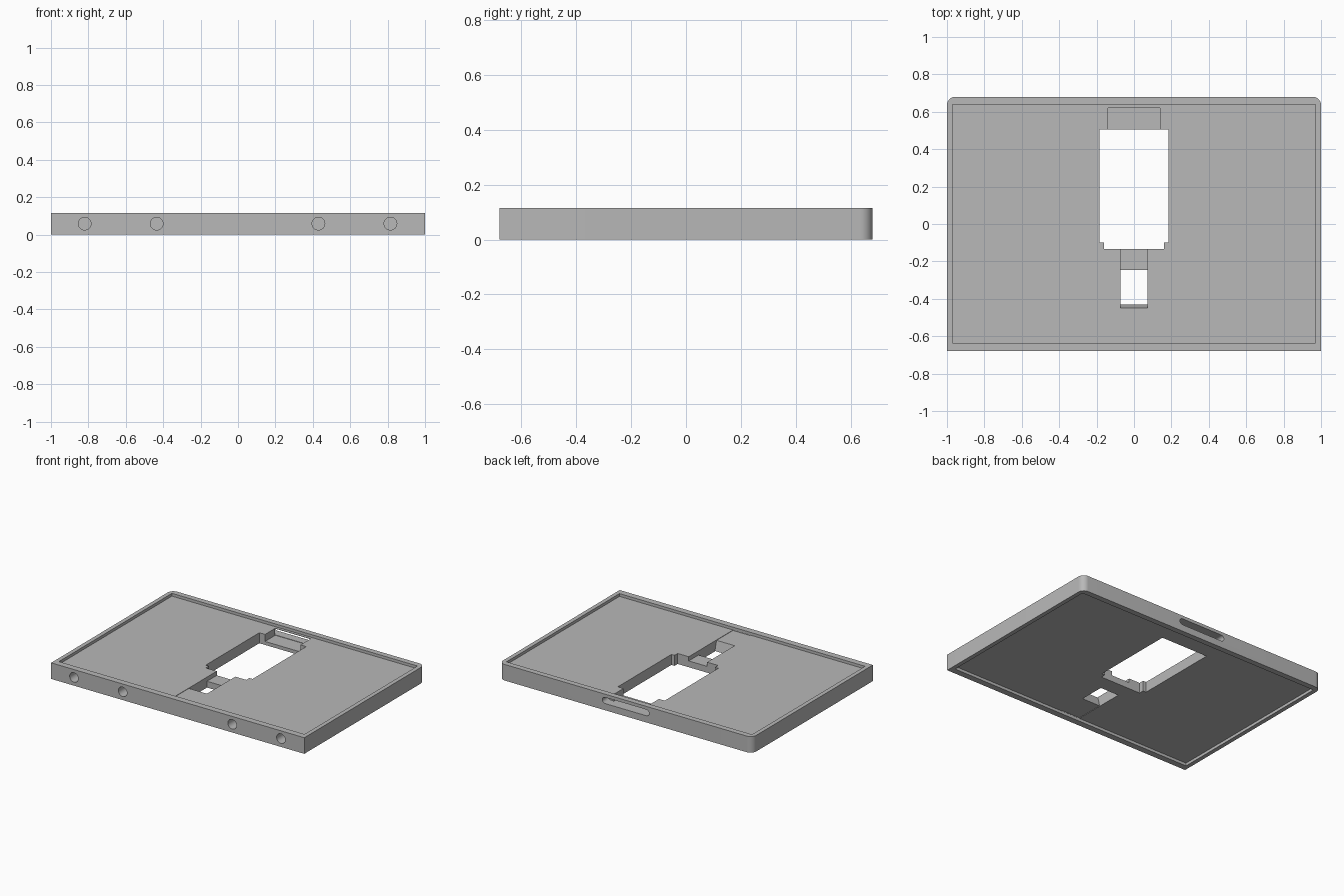
import bpy
import bmesh
from math import pi, cos, sin, radians
from mathutils import Matrix

cube = bpy.data.objects.get("Cube")
if cube:
    bpy.data.objects.remove(cube)

W, D, H = 1.0, 0.68, 0.115      # half width, half depth, height
LIP = 0.02                      # depth of the recess on both faces
R = 0.045                       # rear corner radius

grey = bpy.data.materials.new("satin grey")
grey.use_nodes = True
colour = (0.48, 0.48, 0.48, 1)
grey.diffuse_color = colour
grey.node_tree.nodes["Principled BSDF"].inputs["Base Color"].default_value = colour


def link(name, bm):
    bmesh.ops.recalc_face_normals(bm, faces=bm.faces)
    mesh = bpy.data.meshes.new(name)
    bm.to_mesh(mesh)
    bm.free()
    obj = bpy.data.objects.new(name, mesh)
    bpy.context.collection.objects.link(obj)
    mesh.materials.append(grey)
    return obj


def prism(name, points, direction):
    """Extrude a closed outline of 3D points along a direction."""
    bm = bmesh.new()
    face = bm.faces.new([bm.verts.new(p) for p in points])
    new = bmesh.ops.extrude_face_region(bm, geom=[face])["geom"]
    bmesh.ops.translate(bm, vec=direction,
                        verts=[v for v in new if isinstance(v, bmesh.types.BMVert)])
    return link(name, bm)


def box(name, x0, x1, y0, y1, z0, z1):
    return prism(name, [(x0, y0, z0), (x1, y0, z0), (x1, y1, z0), (x0, y1, z0)],
                 (0, 0, z1 - z0))


def arc(cx, cy, r, start, end, steps):
    angles = [radians(start + (end - start) * i / steps) for i in range(steps + 1)]
    return [(cx + r * cos(a), cy + r * sin(a)) for a in angles]


# Slab with rounded rear corners
outline = [(-W, -D), (W, -D)]
outline += arc(W - R, D - R, R, 0, 90, 10) + arc(R - W, D - R, R, 90, 180, 10)
body = prism("tray_body", [(x, y, 0) for x, y in outline], (0, 0, H))

top, bottom = H - LIP, LIP
cutters = [
    # Shallow recess on both faces
    box("top_recess", -0.97, 0.97, -0.635, 0.64, top, 0.2),
    box("bottom_recess", -0.97, 0.97, -0.635, 0.64, -0.1, bottom),
    # Main window with narrower front step
    prism("window", [(x, y, -0.1) for x, y in (
        (-0.16, -0.135), (0.16, -0.135), (0.16, -0.1), (0.185, -0.1),
        (0.185, 0.505), (-0.185, 0.505), (-0.185, -0.1), (-0.16, -0.1))], (0, 0, 0.4)),
    # Connector pocket behind the window
    box("rear_pocket", -0.14, 0.14, 0.49, 0.62, 0.045, 0.2),
    # Small opening, its sloped front end and the lowered bridge
    prism("small_opening", [(-0.073, y, z) for y, z in (
        (-0.43, -0.1), (-0.245, -0.1), (-0.245, 0.2), (-0.45, 0.2),
        (-0.45, top), (-0.43, bottom))], (0.146, 0, 0)),
    box("bridge_top", -0.073, 0.073, -0.26, -0.12, 0.065, 0.2),
    # Shallow channel running to the front lip
    box("channel_top", -0.073, 0.073, -0.634, -0.4, top - 0.003, 0.2),
    box("channel_bottom", -0.073, 0.073, -0.634, -0.4, -0.1, bottom + 0.003),
]

# Rounded slot through the rear wall
slot = arc(0.163, 0.07, 0.022, -90, 90, 10) + arc(-0.163, 0.07, 0.022, 90, 270, 10)
cutters.append(prism("rear_slot", [(x, 0.615, z) for x, z in slot], (0, 0.2, 0)))

# Round holes in the front edge
for x in (-0.82, -0.435, 0.43, 0.815):
    bm = bmesh.new()
    bmesh.ops.create_cone(bm, cap_ends=True, segments=32, radius1=0.034, radius2=0.034,
                          depth=0.2, matrix=Matrix.Translation((x, -D, 0.059))
                          @ Matrix.Rotation(pi / 2, 4, "X"))
    cutters.append(link("front_hole", bm))

# Cut everything out of the slab
bpy.ops.object.select_all(action="DESELECT")
bpy.context.view_layer.objects.active = body
body.select_set(True)
for cutter in cutters:
    cutter.hide_render = True
    mod = body.modifiers.new(cutter.name, "BOOLEAN")
    mod.operation = "DIFFERENCE"
    mod.solver = "EXACT"
    mod.object = cutter
    bpy.ops.object.modifier_apply(modifier=mod.name)
for cutter in cutters:
    bpy.data.objects.remove(cutter)

bpy.ops.object.shade_smooth_by_angle(angle=radians(30))
